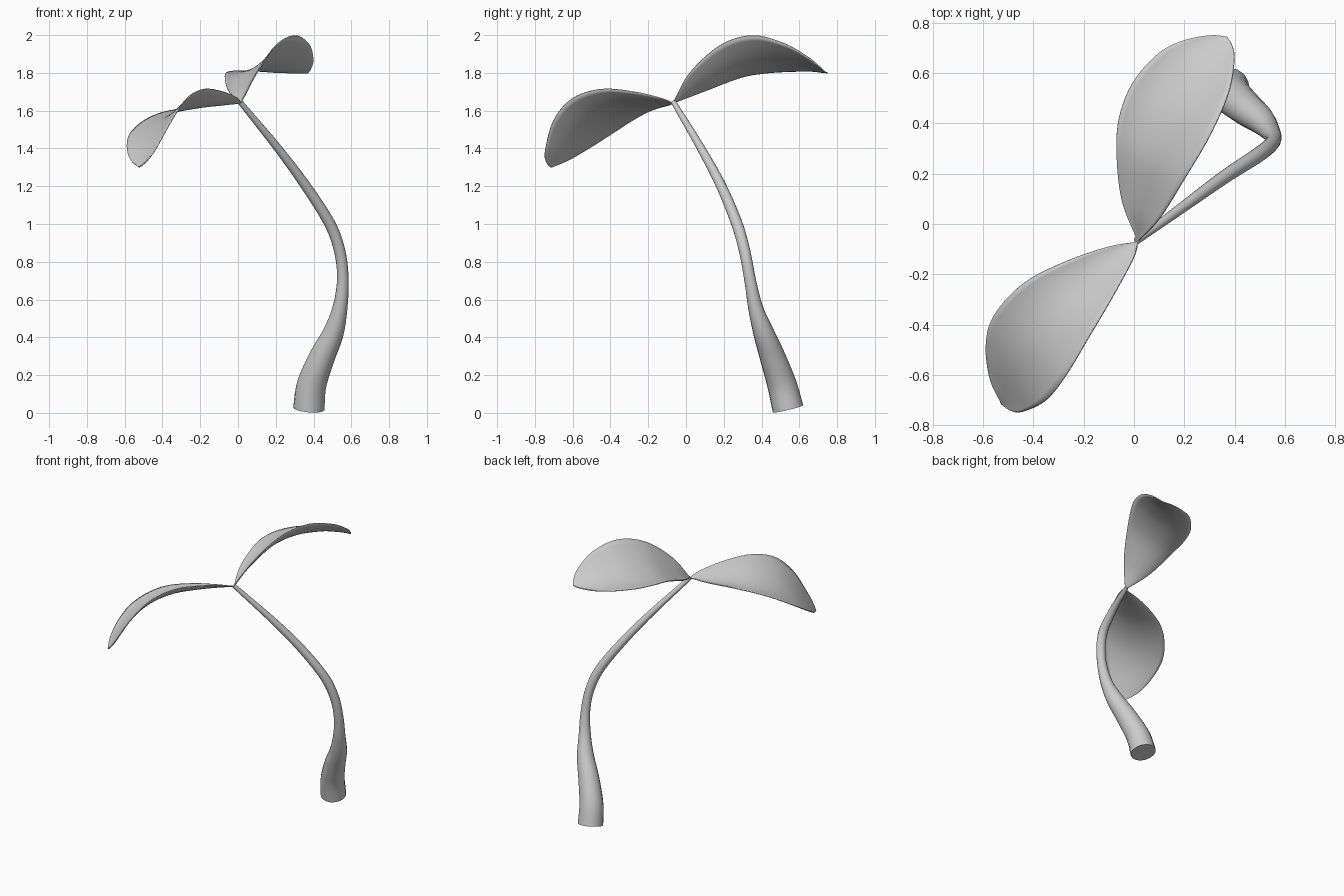
import bpy, math
from mathutils import Vector

if "Cube" in bpy.data.objects:
    bpy.data.objects.remove(bpy.data.objects["Cube"])


def smooth_path(points, n):
    """Catmull-Rom curve through points, resampled to n + 1 evenly spaced samples."""
    p = [Vector(q) for q in points]
    p = [2 * p[0] - p[1]] + p + [2 * p[-1] - p[-2]]
    dense = []
    for i in range(1, len(p) - 2):
        a, b, c, d = p[i - 1:i + 3]
        for k in range(16):
            t = k / 16
            dense.append(0.5 * (2 * b + (c - a) * t + (2 * a - 5 * b + 4 * c - d) * t * t
                                + (3 * b - a - 3 * c + d) * t ** 3))
    dense.append(p[-2])
    dist = [0.0]
    for a, b in zip(dense, dense[1:]):
        dist.append(dist[-1] + (b - a).length)
    out, j = [], 0
    for k in range(n + 1):
        s = dist[-1] * k / n
        while j < len(dense) - 2 and dist[j + 1] < s:
            j += 1
        out.append(dense[j].lerp(dense[j + 1], (s - dist[j]) / (dist[j + 1] - dist[j])))
    return out


def finish(obj):
    bpy.ops.object.select_all(action='DESELECT')
    obj.select_set(True)
    bpy.context.view_layer.objects.active = obj


def make_leaf(name, left, right, sag, rows=40, cols=16):
    """Loft between two edge curves, with the middle sagging into a shallow trough."""
    base = (0.015, -0.07, 1.64)
    L, R = smooth_path([base] + left, rows), smooth_path([base] + right, rows)
    verts, faces = [], []
    for i in range(rows + 1):
        for j in range(cols + 1):
            u = j / cols
            v = L[i].lerp(R[i], u)
            v.z -= sag * math.sin(math.pi * i / rows) * 4 * u * (1 - u)
            verts.append(v)
    w = cols + 1
    for i in range(rows):
        for j in range(cols):
            a = i * w + j
            faces.append((a, a + w, a + w + 1, a + 1))
    mesh = bpy.data.meshes.new(name)
    mesh.from_pydata(verts, [], faces)
    obj = bpy.data.objects.new(name, mesh)
    bpy.context.collection.objects.link(obj)
    weld = obj.modifiers.new("weld", 'WELD')
    weld.merge_threshold = 0.0005
    solid = obj.modifiers.new("thickness", 'SOLIDIFY')
    solid.thickness, solid.offset = 0.006, 0
    finish(obj)
    bpy.ops.object.shade_smooth_by_angle(angle=math.radians(50))


# Stem: x, y, z and radius along the bent path
stem_points = [
    (0.375, 0.540, 0.022, 0.083), (0.390, 0.508, 0.15, 0.078), (0.447, 0.457, 0.30, 0.068),
    (0.503, 0.413, 0.42, 0.056), (0.539, 0.370, 0.55, 0.040), (0.555, 0.340, 0.70, 0.031),
    (0.540, 0.312, 0.85, 0.030), (0.487, 0.270, 1.00, 0.030), (0.360, 0.187, 1.20, 0.027),
    (0.212, 0.080, 1.40, 0.022), (0.012, -0.066, 1.645, 0.014)]
xyz = smooth_path(stem_points, 48)
curve = bpy.data.curves.new("stem", 'CURVE')
curve.dimensions = '3D'
curve.bevel_depth = 1.0
curve.bevel_resolution = 6
curve.use_fill_caps = True
spline = curve.splines.new('POLY')
spline.points.add(len(xyz) - 1)
for pt, q in zip(spline.points, xyz):
    pt.co = (q[0], q[1], q[2], 1)
    pt.radius = q[3]
stem = bpy.data.objects.new("stem", curve)
bpy.context.collection.objects.link(stem)
finish(stem)
bpy.ops.object.convert(target='MESH')
bpy.ops.object.shade_smooth_by_angle(angle=math.radians(40))

# Back leaf, rising
make_leaf("back_leaf",
          [(-0.05, 0.10, 1.705), (-0.07, 0.30, 1.78), (-0.055, 0.44, 1.803), (0.0, 0.57, 1.81),
           (0.10, 0.68, 1.81), (0.20, 0.73, 1.803), (0.31, 0.75, 1.80), (0.37, 0.742, 1.80)],
          [(0.10, 0.02, 1.80), (0.20, 0.18, 1.945), (0.30, 0.35, 1.997), (0.375, 0.52, 1.955),
           (0.398, 0.65, 1.88), (0.39, 0.71, 1.83), (0.37, 0.742, 1.80)], 0.06)

# Front leaf, drooping
make_leaf("front_leaf",
          [(-0.10, -0.09, 1.63), (-0.25, -0.14, 1.617), (-0.40, -0.21, 1.59), (-0.50, -0.29, 1.545),
           (-0.57, -0.39, 1.48), (-0.588, -0.50, 1.41), (-0.57, -0.62, 1.34), (-0.525, -0.715, 1.30)],
          [(0.0, -0.13, 1.665), (-0.08, -0.28, 1.70), (-0.18, -0.45, 1.713), (-0.27, -0.60, 1.665),
           (-0.35, -0.70, 1.55), (-0.44, -0.745, 1.39), (-0.49, -0.74, 1.325), (-0.525, -0.715, 1.30)], 0.045)
